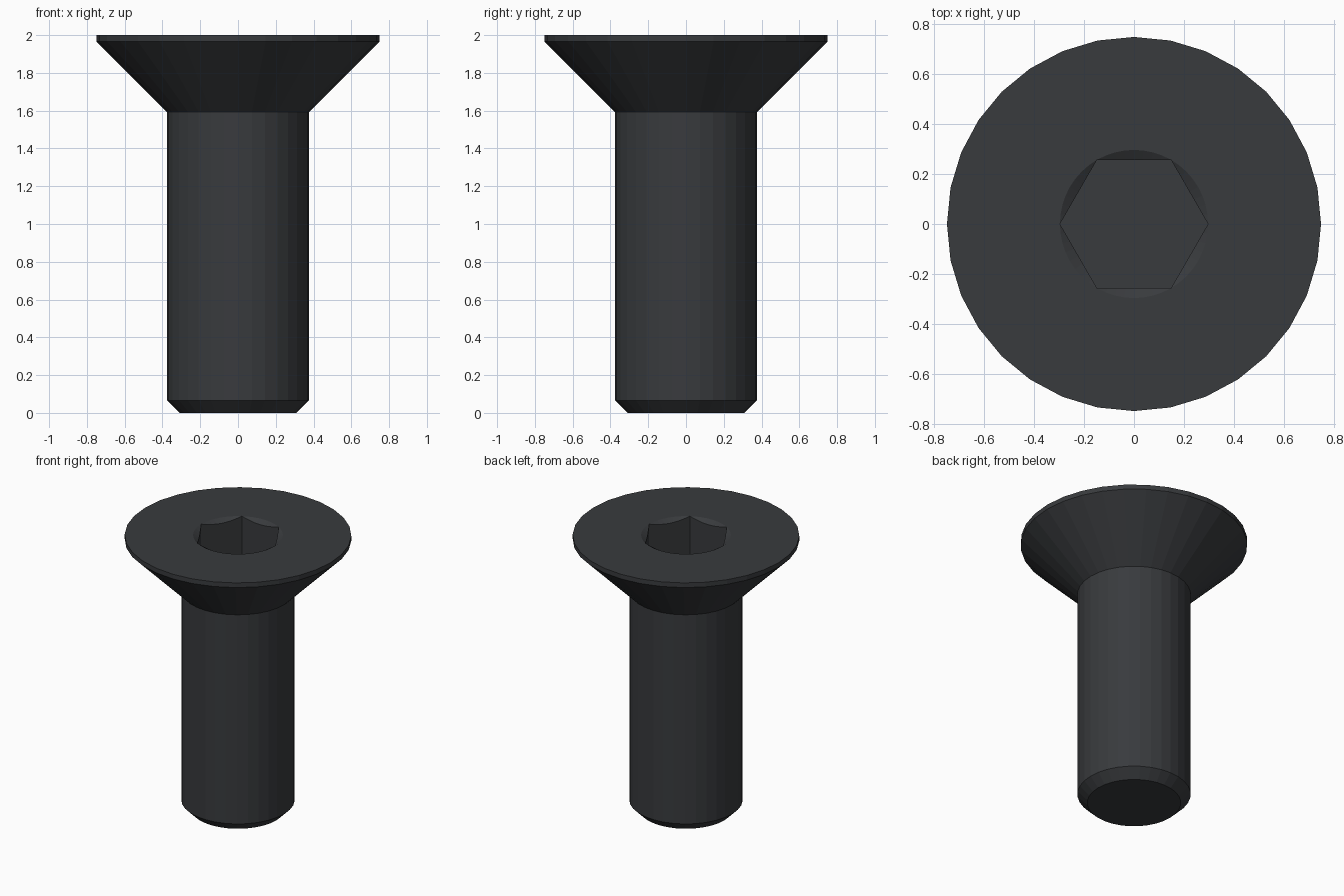
import bpy, bmesh
from math import cos, sin, pi, radians, tan

if "Cube" in bpy.data.objects:
    bpy.data.objects.remove(bpy.data.objects["Cube"])

SIDES, SOCKET_SIDES = 32, 48
RIM, DEPTH = 0.297, 0.30
APOTHEM = RIM * cos(pi / 6)

bm = bmesh.new()


def ring(n, shape):
    """Loop of n vertices; shape(angle) gives radius and height."""
    verts = []
    for i in range(n):
        a = 2 * pi * i / n
        r, z = shape(a)
        verts.append(bm.verts.new((r * cos(a), r * sin(a), z)))
    return verts


def skin(loops):
    for a, b in zip(loops, loops[1:]):
        for i in range(len(a)):
            j = (i + 1) % len(a)
            bm.faces.new((a[i], a[j], b[j], b[i]))


def hex_radius(a):
    return APOTHEM / cos((a % (pi / 3)) - pi / 6)


# Outside: chamfered tip, shank, conical head, thin head edge
profile = [(0.31, 0), (0.375, 0.065), (0.375, 1.592), (0.75, 1.966), (0.75, 2)]
outer = [ring(SIDES, lambda a, p=p: p) for p in profile]
skin(outer)
bm.faces.new(outer[0])

# Hex socket: round rim, 120 degree countersink scallops, walls, floor
rim = ring(SOCKET_SIDES, lambda a: (RIM, 2))
scallop = ring(SOCKET_SIDES, lambda a: (hex_radius(a), 2 - (RIM - hex_radius(a)) * tan(radians(30))))
floor = ring(SOCKET_SIDES, lambda a: (hex_radius(a), 2 - DEPTH))
skin([rim, scallop, floor])
bm.faces.new(floor)

# Flat head top between outer edge and socket rim
edges = [bm.edges.get((l[i - 1], l[i])) for l in (outer[-1], rim) for i in range(len(l))]
bmesh.ops.triangle_fill(bm, edges=edges, use_beauty=True, normal=(0, 0, 1))

bmesh.ops.remove_doubles(bm, verts=bm.verts[:], dist=1e-5)
bmesh.ops.recalc_face_normals(bm, faces=bm.faces[:])

mesh = bpy.data.meshes.new("countersunk_screw")
bm.to_mesh(mesh)
bm.free()
screw = bpy.data.objects.new("countersunk_screw", mesh)
bpy.context.collection.objects.link(screw)

# Dark steel
mat = bpy.data.materials.new("dark_steel")
mat.diffuse_color = (0.04, 0.043, 0.047, 1)
mat.use_nodes = True
mat.node_tree.nodes["Principled BSDF"].inputs["Base Color"].default_value = mat.diffuse_color
mesh.materials.append(mat)
